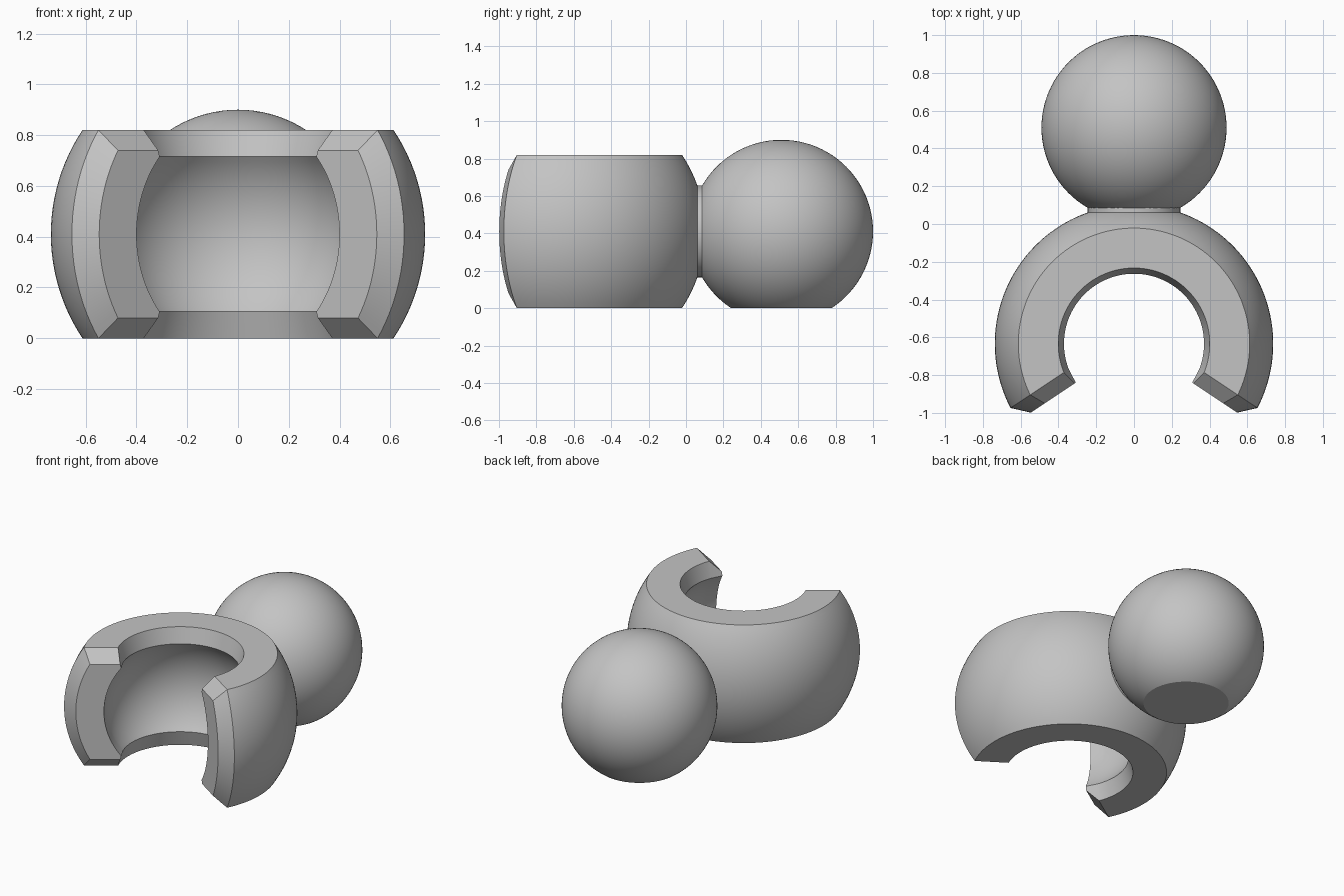
import bpy, bmesh, math
from mathutils import Matrix, Vector

if "Cube" in bpy.data.objects:
    bpy.data.objects.remove(bpy.data.objects["Cube"])

grey = bpy.data.materials.new("plain grey")
grey.diffuse_color = (0.55, 0.55, 0.55, 1)
grey.use_nodes = True
grey.node_tree.nodes["Principled BSDF"].inputs["Base Color"].default_value = grey.diffuse_color

MID = 0.41                      # height of the ball and socket centres
SOCKET_Y, R_OUT, R_IN = -0.634, 0.737, 0.48
BEVEL = 0.08
END = math.radians(-33.7)       # direction of the right end face


def finish(bm, name):
    bmesh.ops.recalc_face_normals(bm, faces=bm.faces[:])
    mesh = bpy.data.meshes.new(name)
    bm.to_mesh(mesh)
    bm.free()
    mesh.materials.append(grey)
    ob = bpy.data.objects.new(name, mesh)
    bpy.context.collection.objects.link(ob)
    bpy.ops.object.select_all(action='DESELECT')
    ob.select_set(True)
    bpy.context.view_layer.objects.active = ob
    bpy.ops.object.shade_smooth_by_angle(angle=math.radians(30))
    return ob


def arc(radius, half, n=24):
    """Upward arc of (radius, height) points, cut at +-half height."""
    a = math.asin(half / radius)
    return [(radius * math.cos(t), MID + radius * math.sin(t))
            for t in (a * (2 * i / n - 1) for i in range(n + 1))]


def section(r_out, half, r_lip):
    """Closed wall section: outer arc, top lip, inner arc, bottom lip."""
    return (arc(r_out, half) + [(r_lip, MID + half)]
            + arc(R_IN, 0.305)[::-1] + [(r_lip, MID - half)])


# Socket: wall section swept round the gap, with bevelled ends
full = section(R_OUT, MID, 0.401)
small = section(R_OUT - BEVEL, MID - BEVEL, 0.378)
bm = bmesh.new()


def ring(points, angle_of):
    return [bm.verts.new((r * math.cos(angle_of(r)),
                          SOCKET_Y + r * math.sin(angle_of(r)), z))
            for r, z in points]


STEPS = 96
rings = [ring(small, lambda r: END)]
for i in range(STEPS + 1):
    f = i / STEPS

    def swept(r):
        start = END + math.asin(BEVEL / r)
        return start + f * (math.pi - 2 * start)
    rings.append(ring(full, swept))
rings.append(ring(small, lambda r: math.pi - END))
for a, b in zip(rings, rings[1:]):
    for j in range(len(a)):
        k = (j + 1) % len(a)
        bm.faces.new((a[j], a[k], b[k], b[j]))
bm.faces.new(rings[0])
bm.faces.new(rings[-1][::-1])
finish(bm, "socket")

# Ball with a flat foot
bm = bmesh.new()
bmesh.ops.create_uvsphere(bm, u_segments=96, v_segments=48, radius=0.49,
                          matrix=Matrix.Translation((0, 0.51, MID)))
cut = bmesh.ops.bisect_plane(bm, geom=bm.verts[:] + bm.edges[:] + bm.faces[:],
                             plane_co=Vector((0, 0, 0)), plane_no=Vector((0, 0, 1)),
                             clear_inner=True)
rim = [e for e in cut["geom_cut"] if isinstance(e, bmesh.types.BMEdge)]
bmesh.ops.edgeloop_fill(bm, edges=rim)
finish(bm, "ball")

# Short neck joining ball and socket
bm = bmesh.new()
bmesh.ops.create_cone(bm, cap_ends=True, segments=96, radius1=0.245, radius2=0.245,
                      depth=0.1, matrix=Matrix.Translation((0, 0.075, MID))
                      @ Matrix.Rotation(math.pi / 2, 4, 'X'))
finish(bm, "neck")
